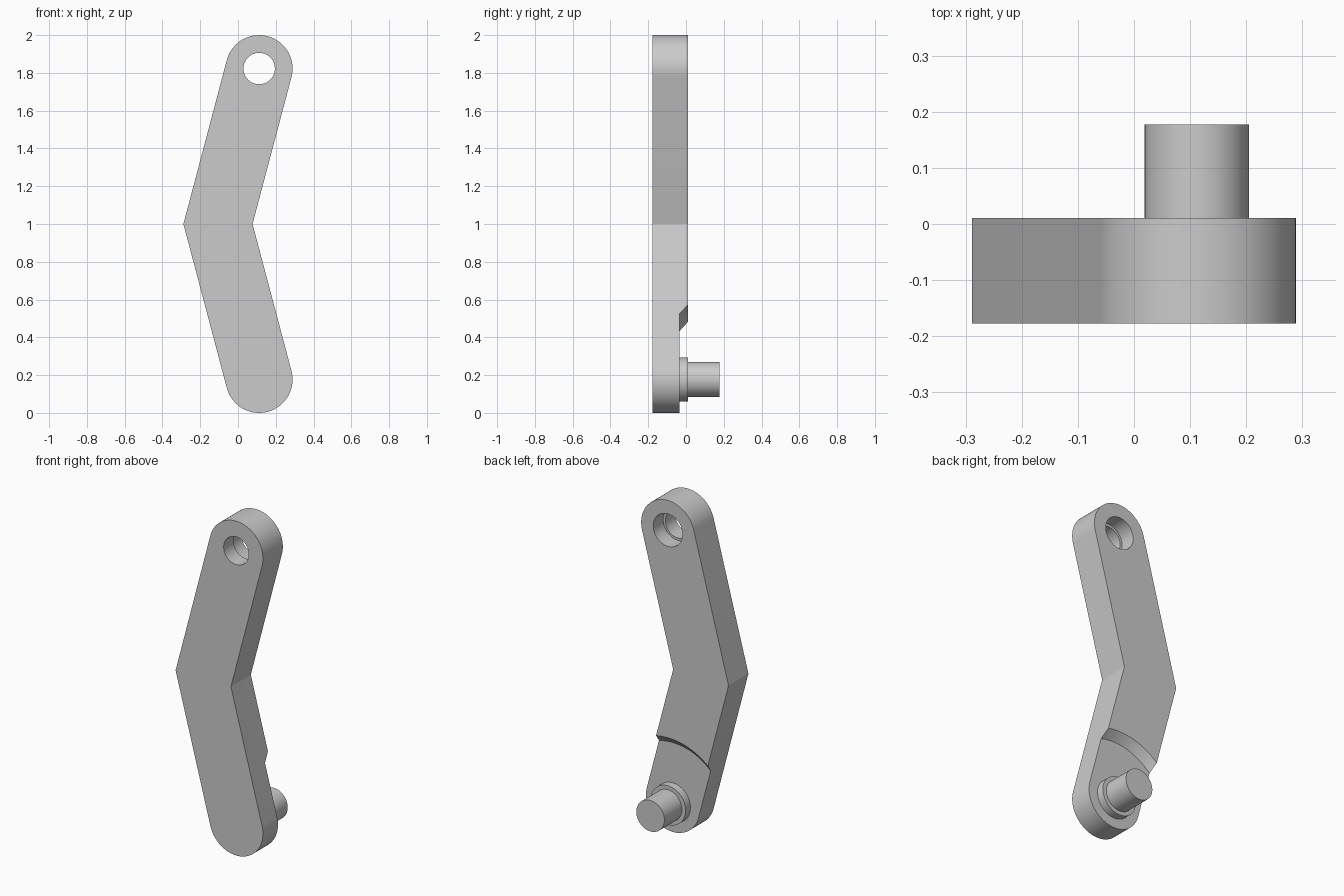
import bpy, bmesh
from math import sin, cos, atan2, pi, radians
from mathutils import Matrix, Vector

cube = bpy.data.objects.get("Cube")
if cube:
    bpy.data.objects.remove(cube, do_unlink=True)

FRONT, BACK, RECESS = -0.177, 0.011, -0.035   # depth planes along y
R = 0.177                                     # half width of the arm
LOW, ELBOW, HIGH = Vector((0.112, R)), Vector((-0.106, 1)), Vector((0.112, 2 - R))

grey = bpy.data.materials.new("plain grey")
grey.use_nodes = True
colour = (0.6, 0.6, 0.6, 1)
grey.diffuse_color = colour
grey.node_tree.nodes["Principled BSDF"].inputs["Base Color"].default_value = colour


def make(name, bm):
    bmesh.ops.recalc_face_normals(bm, faces=bm.faces)
    mesh = bpy.data.meshes.new(name)
    bm.to_mesh(mesh)
    bm.free()
    mesh.materials.append(grey)
    obj = bpy.data.objects.new(name, mesh)
    bpy.context.collection.objects.link(obj)
    return obj


def disc(name, centre, y0, y1, r0, r1=None):
    """Cylinder or cone along y, from y0 to y1."""
    bm = bmesh.new()
    place = Matrix.Translation((centre.x, (y0 + y1) / 2, centre.y)) @ Matrix.Rotation(-pi / 2, 4, "X")
    bmesh.ops.create_cone(bm, cap_ends=True, segments=96, radius1=r0,
                          radius2=r0 if r1 is None else r1, depth=y1 - y0, matrix=place)
    return make(name, bm)


def activate(obj):
    bpy.ops.object.select_all(action="DESELECT")
    obj.select_set(True)
    bpy.context.view_layer.objects.active = obj


def cut(obj, cutter):
    activate(obj)
    mod = obj.modifiers.new("cut", "BOOLEAN")
    mod.operation, mod.solver, mod.object = "DIFFERENCE", "EXACT", cutter
    bpy.ops.object.modifier_apply(modifier=mod.name)
    bpy.data.objects.remove(cutter, do_unlink=True)


# Bent arm: rounded ends joined by a mitred elbow
axis = HIGH - ELBOW
lean = atan2(axis.x, axis.y)
miter = Vector((R / cos(lean), 0))
steps = 48
top = [HIGH + R * Vector((cos(a), sin(a))) for a in (-lean + pi * i / steps for i in range(steps + 1))]
bottom = [Vector((p.x, 2 - p.y)) for p in reversed(top)]
outline = top + [ELBOW - miter] + bottom + [ELBOW + miter]
bm = bmesh.new()
face = bm.faces.new([bm.verts.new((p.x, FRONT, p.y)) for p in outline])
moved = bmesh.ops.extrude_face_region(bm, geom=[face], use_keep_orig=True)["geom"]
bmesh.ops.translate(bm, vec=(0, BACK - FRONT, 0),
                    verts=[v for v in moved if isinstance(v, bmesh.types.BMVert)])
arm = make("bent_arm", bm)

# Stepped hole, then the bevelled round recess around the pin
cut(arm, disc("hole_cutter", HIGH, FRONT - 0.1, BACK + 0.1, 0.083))
cut(arm, disc("counterbore_cutter", HIGH, -0.083, BACK + 0.1, 0.097))
cut(arm, disc("recess_cutter", LOW, RECESS, BACK + 0.1, 0.358, 0.358 + BACK + 0.1 - RECESS))

# Collar and pin
collar = disc("pin_collar", LOW, RECESS - 0.01, BACK, 0.117)
pin = disc("pivot_pin", LOW, BACK - 0.01, 0.177, 0.093)

for obj in (arm, collar, pin):
    activate(obj)
    bpy.ops.object.shade_smooth_by_angle(angle=radians(20))
